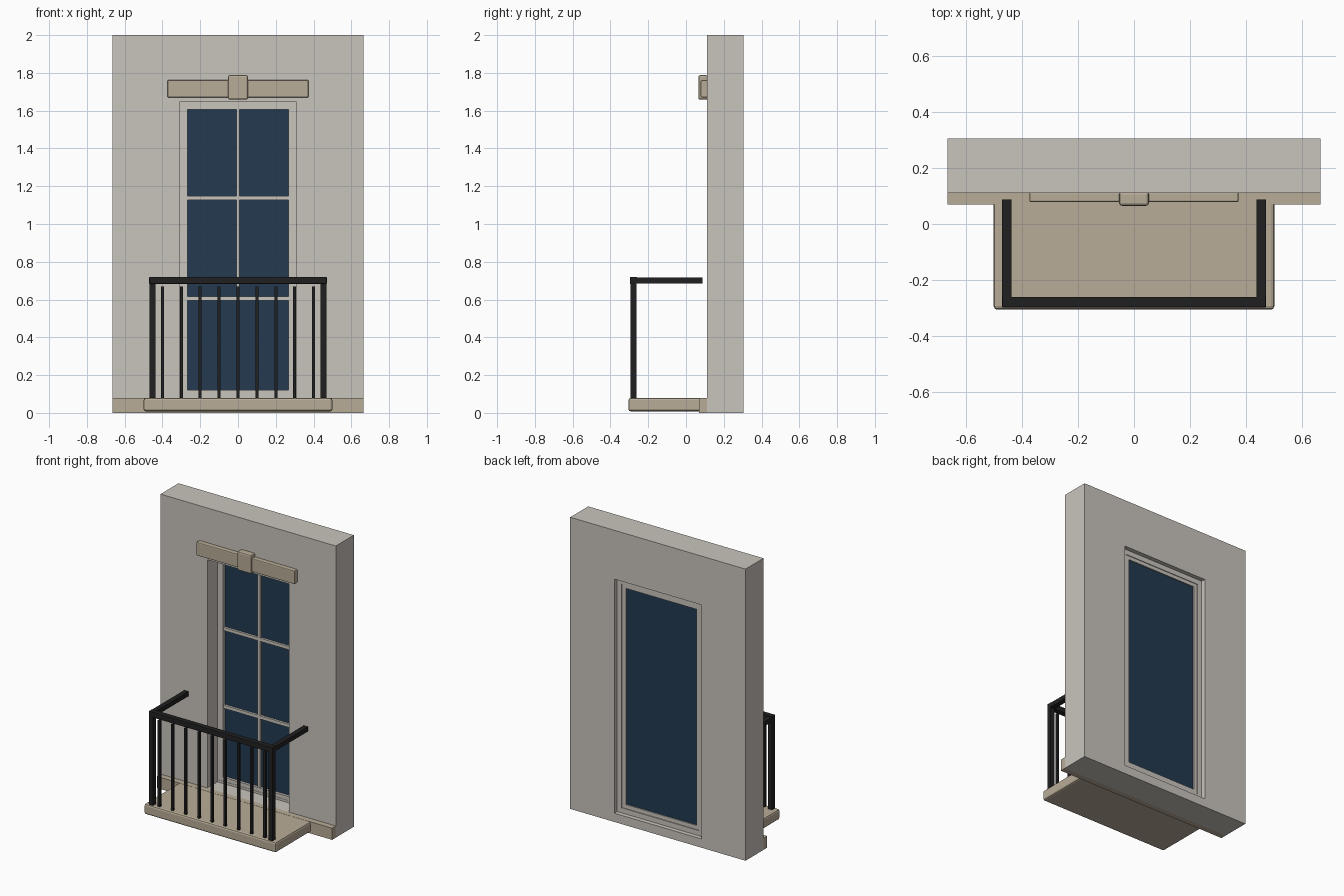
import bpy, bmesh

if "Cube" in bpy.data.objects:
    bpy.data.objects.remove(bpy.data.objects["Cube"])


def material(name, r, g, b):
    lin = [((c / 255 + 0.055) / 1.055) ** 2.4 for c in (r, g, b)]
    m = bpy.data.materials.new(name)
    m.diffuse_color = (*lin, 1)
    m.use_nodes = True
    m.node_tree.nodes["Principled BSDF"].inputs["Base Color"].default_value = m.diffuse_color
    return m


WALL = material("warm grey plaster", 201, 196, 188)
STONE = material("tan stone", 184, 172, 151)
IRON = material("black iron", 31, 32, 31)
GLASS = material("dark blue glass", 35, 58, 80)


def finish(name, bm, mat):
    me = bpy.data.meshes.new(name)
    bm.to_mesh(me)
    bm.free()
    me.materials.append(mat)
    ob = bpy.data.objects.new(name, me)
    bpy.context.collection.objects.link(ob)
    return ob


def box(name, x, y, z, mat, bevel=0):
    """Box from (min, max) ranges, with an optional chamfer."""
    bm = bmesh.new()
    bmesh.ops.create_cube(bm, size=1)
    for v in bm.verts:
        v.co = [r[0] if c < 0 else r[1] for c, r in zip(v.co, (x, y, z))]
    ob = finish(name, bm, mat)
    if bevel:
        mod = ob.modifiers.new("chamfer", 'BEVEL')
        mod.width, mod.segments = bevel, 2
    return ob


def ring(name, outer, inner, y, mat):
    """Rectangular frame; outer and inner are (half width, z low, z high)."""
    bm = bmesh.new()
    loops = []
    for (w, lo, hi) in (outer, inner):
        for yy in y:
            loops.append([bm.verts.new((px, yy, pz)) for px, pz in
                          ((-w, lo), (w, lo), (w, hi), (-w, hi))])
    of, ob_, nf, nb = loops
    for a, b in ((of, nf), (nf, nb), (nb, ob_), (ob_, of)):
        for i in range(4):
            j = (i + 1) % 4
            bm.faces.new((a[i], a[j], b[j], b[i]))
    bmesh.ops.recalc_face_normals(bm, faces=bm.faces)
    return finish(name, bm, mat)


# Wall: front part and a rear part with a slightly larger opening
edge = (0.665, 0, 2)
ring("wall_front", edge, (0.31, 0.08, 1.645), (0.11, 0.22), WALL)
ring("wall_back", edge, (0.33, 0.06, 1.665), (0.22, 0.305), WALL)

# Window frame, inner sash, glass and glazing bars
ring("window_frame", (0.33, 0.06, 1.665), (0.295, 0.095, 1.63), (0.22, 0.275), WALL)
ring("window_sash", (0.295, 0.095, 1.63), (0.268, 0.122, 1.605), (0.222, 0.27), WALL)
box("window_glass", (-0.27, 0.27), (0.24, 0.263), (0.12, 1.607), GLASS)
box("glazing_bar_upright", (-0.009, 0.009), (0.225, 0.242), (0.12, 1.607), WALL)
for i, z in enumerate((0.605, 1.138)):
    box(f"glazing_bar_cross_{i}", (-0.27, 0.27), (0.225, 0.242), (z - 0.011, z + 0.011), WALL)

# Stone lintel, keystone, base course and balcony slab
box("lintel", (-0.373, 0.373), (0.078, 0.115), (1.67, 1.762), STONE, 0.006)
box("keystone", (-0.053, 0.053), (0.065, 0.115), (1.658, 1.788), STONE, 0.01)
box("base_course", (-0.665, 0.665), (0.07, 0.11), (0, 0.08), STONE)
box("balcony_slab", (-0.5, 0.5), (-0.305, 0.1), (0.008, 0.079), STONE, 0.012)

# Iron railing
box("top_rail", (-0.47, 0.47), (-0.297, -0.26), (0.683, 0.72), IRON, 0.003)
for side, s in (("left", -1), ("right", 1)):
    cx = s * 0.453
    box(f"side_rail_{side}", (cx - 0.017, cx + 0.017), (-0.265, 0.088), (0.685, 0.716), IRON)
    box(f"corner_post_{side}", (cx - 0.016, cx + 0.016), (-0.295, -0.263), (0.075, 0.69), IRON)
for i in range(-4, 5):
    x = i * 0.1
    box(f"baluster_{i + 4}", (x - 0.008, x + 0.008), (-0.287, -0.271), (0.075, 0.67), IRON)
